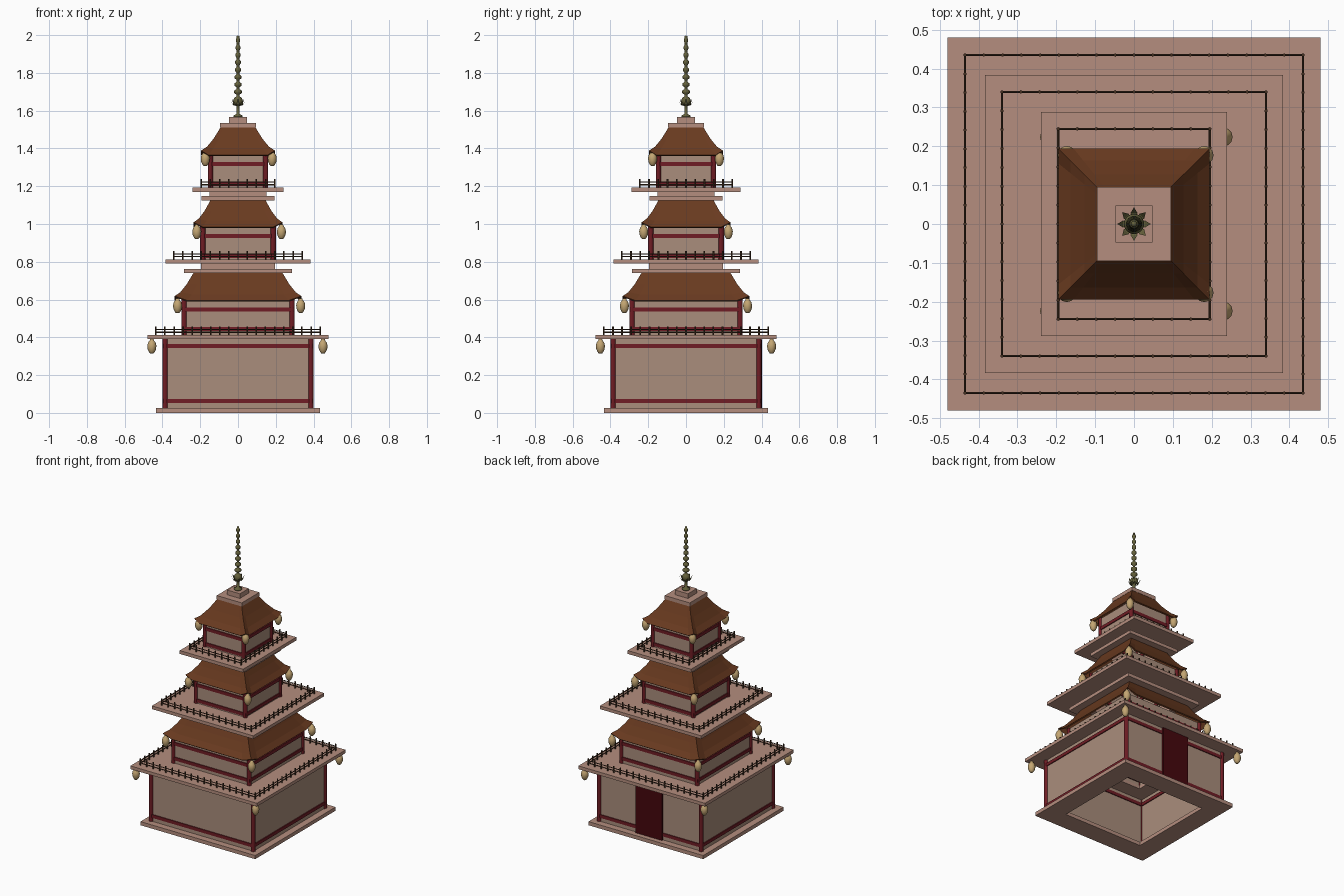
import bpy, bmesh
from math import pi, cos, sin
from mathutils import Vector, Matrix

if "Cube" in bpy.data.objects:
    bpy.data.objects.remove(bpy.data.objects["Cube"])


def mat(name, r, g, b):
    m = bpy.data.materials.new(name)
    m.diffuse_color = (r, g, b, 1)
    m.use_nodes = True
    m.node_tree.nodes["Principled BSDF"].inputs["Base Color"].default_value = m.diffuse_color
    return m


WALL = mat("plaster", .40, .27, .20)
SLAB = mat("stone", .46, .27, .21)
RED = mat("red_wood", .16, .012, .018)
DOOR = mat("door_red", .06, .002, .004)
ROOF = mat("roof_brown", .14, .042, .014)
DARK = mat("railing_brown", .06, .03, .015)
GOLD = mat("bronze", .13, .12, .045)
CREAM = mat("lantern_cream", .55, .38, .17)


def finish(name, bm, material, smooth=False):
    bmesh.ops.recalc_face_normals(bm, faces=bm.faces)
    me = bpy.data.meshes.new(name)
    bm.to_mesh(me)
    bm.free()
    me.materials.append(material)
    ob = bpy.data.objects.new(name, me)
    bpy.context.collection.objects.link(ob)
    if smooth:
        for p in me.polygons:
            p.use_smooth = True
    return ob


def box(bm, x0, x1, y0, y1, z0, z1):
    m = Matrix.Translation(((x0 + x1) / 2, (y0 + y1) / 2, (z0 + z1) / 2))
    m = m @ Matrix.Diagonal((x1 - x0, y1 - y0, z1 - z0, 1))
    bmesh.ops.create_cube(bm, size=1, matrix=m)


def rod(bm, a, b, r, n=8):
    a, b = Vector(a), Vector(b)
    d = b - a
    m = Matrix.Translation((a + b) / 2) @ d.to_track_quat('Z', 'Y').to_matrix().to_4x4()
    bmesh.ops.create_cone(bm, cap_ends=True, segments=n, radius1=r, radius2=r,
                          depth=d.length, matrix=m)


def lathe(bm, pts, centre=(0, 0, 0), n=16):
    # spin an (r, z) profile round a vertical axis
    vs = [bm.verts.new((r + centre[0], centre[1], z + centre[2])) for r, z in pts]
    es = [bm.edges.new(p) for p in zip(vs, vs[1:])]
    bmesh.ops.spin(bm, geom=vs + es, cent=centre, axis=(0, 0, 1), angle=2 * pi,
                   steps=n, use_merge=True)
    bmesh.ops.remove_doubles(bm, verts=bm.verts, dist=1e-5)


def frame(name, ox, oy, ix, iy, z0, z1, material):
    # rectangular slab or wall ring with an opening
    bm = bmesh.new()
    loops = [[bm.verts.new((sx * x, sy * y, z)) for sx, sy in ((-1, -1), (1, -1), (1, 1), (-1, 1))]
             for x, y, z in ((ox, oy, z0), (ox, oy, z1), (ix, iy, z1), (ix, iy, z0))]
    for k in range(4):
        a, b = loops[k], loops[(k + 1) % 4]
        for i in range(4):
            j = (i + 1) % 4
            bm.faces.new((a[i], a[j], b[j], b[i]))
    return finish(name, bm, material)


def storey(name, h, z0, z1, rails):
    # walls, round corner posts and horizontal beams
    frame(name + "_walls", h - .01, h - .01, h - .02, h - .02, z0, z1, WALL)
    bm = bmesh.new()
    c = h - .014
    for sx in (-1, 1):
        for sy in (-1, 1):
            rod(bm, (sx * c, sy * c, z0), (sx * c, sy * c, z1), .014, 12)
    finish(name + "_posts", bm, RED)
    for i, z in enumerate(rails):
        frame(f"{name}_beam_{i}", h - .004, h - .004, h - .026, h - .026, z - .011, z + .011, RED)


def railing(name, hx, hy, z, nx, ny):
    bm = bmesh.new()
    for s in (-1, 1):
        for i in range(nx + 1):
            x = -hx + 2 * hx * i / nx
            rod(bm, (x, s * hy, z), (x, s * hy, z + .045), .0045, 6)
        for i in range(1, ny):
            y = -hy + 2 * hy * i / ny
            rod(bm, (s * hx, y, z), (s * hx, y, z + .045), .0045, 6)
        for dz in (.015, .03):
            rod(bm, (-hx, s * hy, z + dz), (hx, s * hy, z + dz), .003, 6)
            rod(bm, (s * hx, -hy, z + dz), (s * hx, hy, z + dz), .003, 6)
    finish(name, bm, DARK)


def roof(name, top, eave, z0, z1):
    # concave hipped roof with upturned corners
    bm = bmesh.new()
    rings = []
    for t, drop in ((0, 0), (.35, .42), (.7, .78), (1, 1)):
        a = top + (eave - top) * t
        z = z1 + (z0 - z1) * drop
        lift = .024 * t * t
        ring = []
        for k in range(4):
            for u, l in ((-1, 1), (-.8, 0), (.8, 0)):
                p = Matrix.Rotation(k * pi / 2, 3, 'Z') @ Vector((u * a, -a, z + l * lift))
                ring.append(bm.verts.new(p))
        rings.append(ring)
    for a, b in zip(rings, rings[1:]):
        for i in range(12):
            j = (i + 1) % 12
            bm.faces.new((a[i], a[j], b[j], b[i]))
    ob = finish(name, bm, ROOF)
    mod = ob.modifiers.new("thickness", 'SOLIDIFY')
    mod.thickness = .008
    mod.offset = -1


def lanterns(name, c, top, dx=0.0):
    bm = bmesh.new()
    for sx in (-1, 1):
        for sy in (-1, 1):
            lathe(bm, [(0, .0), (.009, -.001), (.011, -.008), (.02, -.02), (.024, -.036),
                       (.022, -.055), (.015, -.07), (.009, -.077), (0, -.078)],
                  (sx * c + dx, sy * c, top), 12)
    finish(name, bm, CREAM, True)


# ground storey
frame("base_slab", .435, .435, .30, .30, 0, .025, SLAB)
storey("ground", .40, .025, .39, (.063, .355))
bm = bmesh.new()
box(bm, -.1, .1, .376, .402, .025, .388)
finish("back_door", bm, DOOR)

# balcony slabs and railings
frame("balcony_1", .48, .48, .28, .28, .39, .412, SLAB)
frame("balcony_2", .384, .384, .185, .185, .79, .812, SLAB)
frame("balcony_3", .24, .288, .14, .14, 1.17, 1.193, SLAB)
railing("railing_1", .435, .435, .412, 18, 18)
railing("railing_2", .34, .34, .812, 14, 14)
railing("railing_3", .195, .245, 1.193, 8, 10)

# upper storeys
storey("tier_1", .30, .412, .61, (.445, .547))
storey("tier_2", .20, .812, 1.0, (.832, .937))
storey("tier_3", .16, 1.193, 1.39, (1.213, 1.317))
roof("roof_1", .235, .335, .595, .742)
roof("roof_2", .145, .235, .985, 1.127)
roof("roof_3", .092, .195, 1.365, 1.512)

# stepped caps between a roof and the balcony above
frame("cap_1", .287, .287, .185, .185, .74, .763, SLAB)
frame("neck_1", .195, .195, .185, .185, .763, .79, SLAB)
frame("cap_2", .192, .192, .14, .14, 1.125, 1.147, SLAB)
frame("neck_2", .15, .15, .14, .14, 1.147, 1.17, SLAB)
bm = bmesh.new()
box(bm, -.095, .095, -.095, .095, 1.51, 1.535)
box(bm, -.048, .048, -.048, .048, 1.535, 1.567)
finish("top_cap", bm, SLAB)

# hanging corner lanterns
lanterns("lanterns_ground", .453, .392, -.003)
lanterns("lanterns_1", .326, .606, .006)
lanterns("lanterns_2", .224, .998, .006)
lanterns("lanterns_3", .177, 1.385, .004)

# spire: stem, ball and stacked shrinking rings
profile = [(0, 1.567), (.024, 1.567), (.024, 1.575), (.009, 1.582), (.009, 1.625),
           (.022, 1.637), (.026, 1.652), (.02, 1.668), (.008, 1.676)]
for i in range(8):
    z, r = 1.70 + .039 * i, .021 - .0014 * i
    profile += [(.007, z - .016), (r, z - .006), (r, z + .005), (.007, z + .014)]
profile += [(.006, 1.985), (.008, 1.993), (0, 2.0)]
bm = bmesh.new()
lathe(bm, profile)
finish("spire", bm, GOLD, True)

# lotus petals under the rings
bm = bmesh.new()
for k in range(8):
    rot = Matrix.Rotation(k * pi / 4, 3, 'Z')
    pts = [(.01, 0, 1.625), (.028, -.009, 1.636), (.043, 0, 1.662), (.028, .009, 1.636), (.026, 0, 1.629)]
    v = [bm.verts.new(rot @ Vector(p)) for p in pts]
    for f in ((0, 1, 3), (1, 2, 3), (0, 4, 1), (1, 4, 2), (2, 4, 3), (3, 4, 0)):
        bm.faces.new([v[i] for i in f])
finish("lotus_petals", bm, GOLD)
